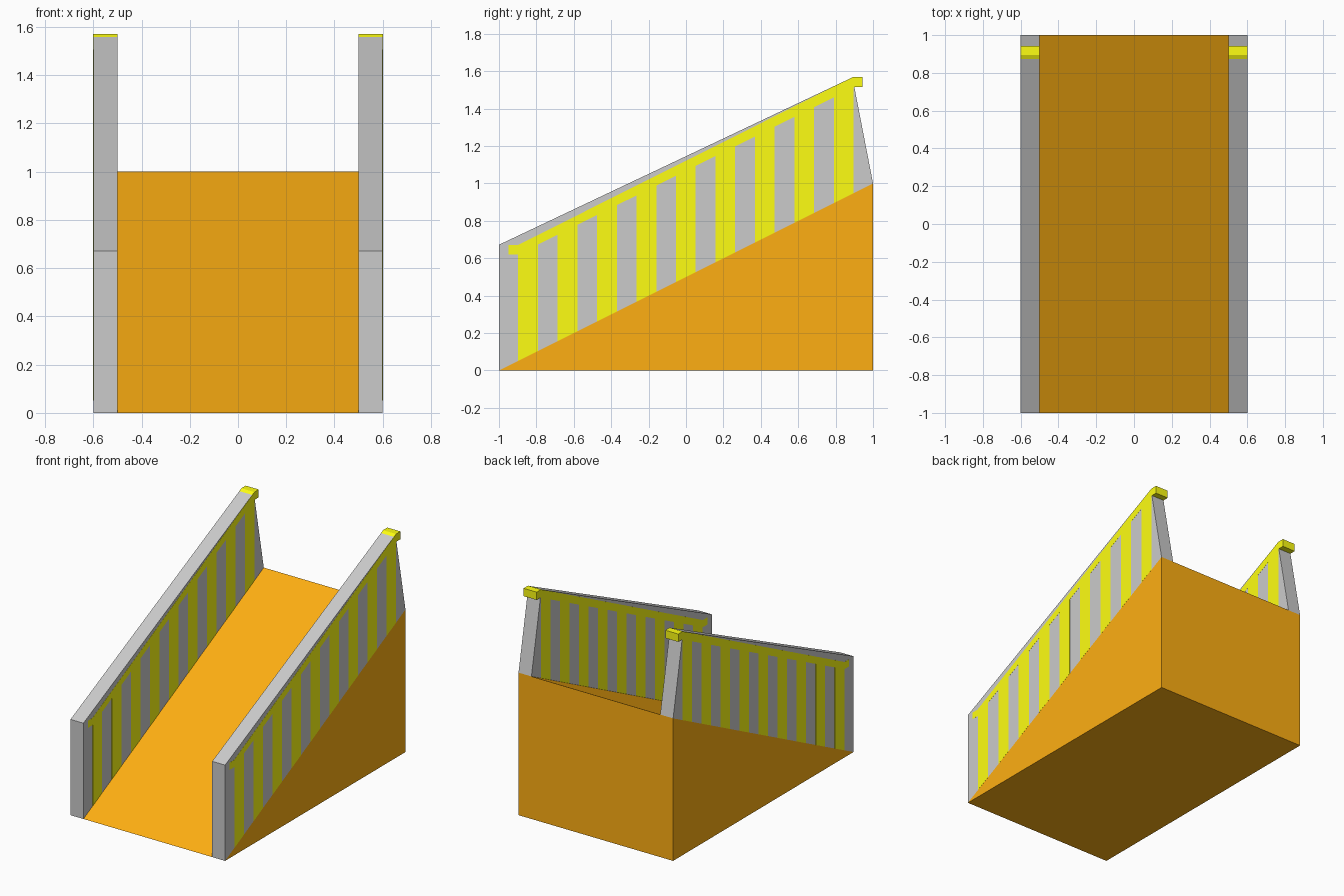
import bpy
import bmesh

if "Cube" in bpy.data.objects:
    bpy.data.objects.remove(bpy.data.objects["Cube"])


def material(name, color):
    m = bpy.data.materials.new(name)
    m.diffuse_color = color
    m.use_nodes = True
    m.node_tree.nodes["Principled BSDF"].inputs["Base Color"].default_value = m.diffuse_color
    return m


orange = material("orange", (1.0, 0.43, 0.006, 1))
yellow = material("yellow", (1.0, 1.0, 0.006, 1))


def extrude_profiles(name, profiles, x0, x1, mat=None):
    """Extrude closed (y, z) outlines along x into one object."""
    bm = bmesh.new()
    for pts in profiles:
        face = bm.faces.new([bm.verts.new((x0, y, z)) for y, z in pts])
        ext = bmesh.ops.extrude_face_region(bm, geom=[face])["geom"]
        verts = [v for v in ext if isinstance(v, bmesh.types.BMVert)]
        bmesh.ops.translate(bm, verts=verts, vec=(x1 - x0, 0, 0))
    bmesh.ops.recalc_face_normals(bm, faces=bm.faces)
    mesh = bpy.data.meshes.new(name)
    bm.to_mesh(mesh)
    bm.free()
    ob = bpy.data.objects.new(name, mesh)
    bpy.context.collection.objects.link(ob)
    if mat:
        mesh.materials.append(mat)
    return ob


def slope(y):
    return 0.5 + 0.5 * y


# Ramp wedge
extrude_profiles("ramp", [[(-1, 0), (1, 0), (1, 1)]], -0.6, 0.6, orange)

# Outlines shared by both sides
wall = [(-1, 0), (1, 1), (0.89, 1.567), (-1, 0.672)]
rail = [(-0.95, 0.62), (-0.9, 0.62), (0.9, 1.515), (0.943, 1.515),
        (0.943, 1.57), (0.895, 1.57), (-0.9, 0.67), (-0.95, 0.67)]
bars = []
for i in range(9):
    a = -0.897 + 0.211 * i
    b = a + 0.105
    bars.append([(a, slope(a)), (b, slope(b)),
                 (b, slope(b) + 0.59), (a, slope(a) + 0.59)])

# Side walls with railing and bars almost flush with both wall faces
e = 0.0006
for side, s in (("left", -1), ("right", 1)):
    extrude_profiles(side + "_wall", [wall], s * 0.5, s * 0.6)
    extrude_profiles(side + "_rail", [rail], s * (0.5 - e), s * (0.6 + e), yellow)
    extrude_profiles(side + "_bars", bars, s * (0.5 - e), s * (0.6 + e), yellow)
